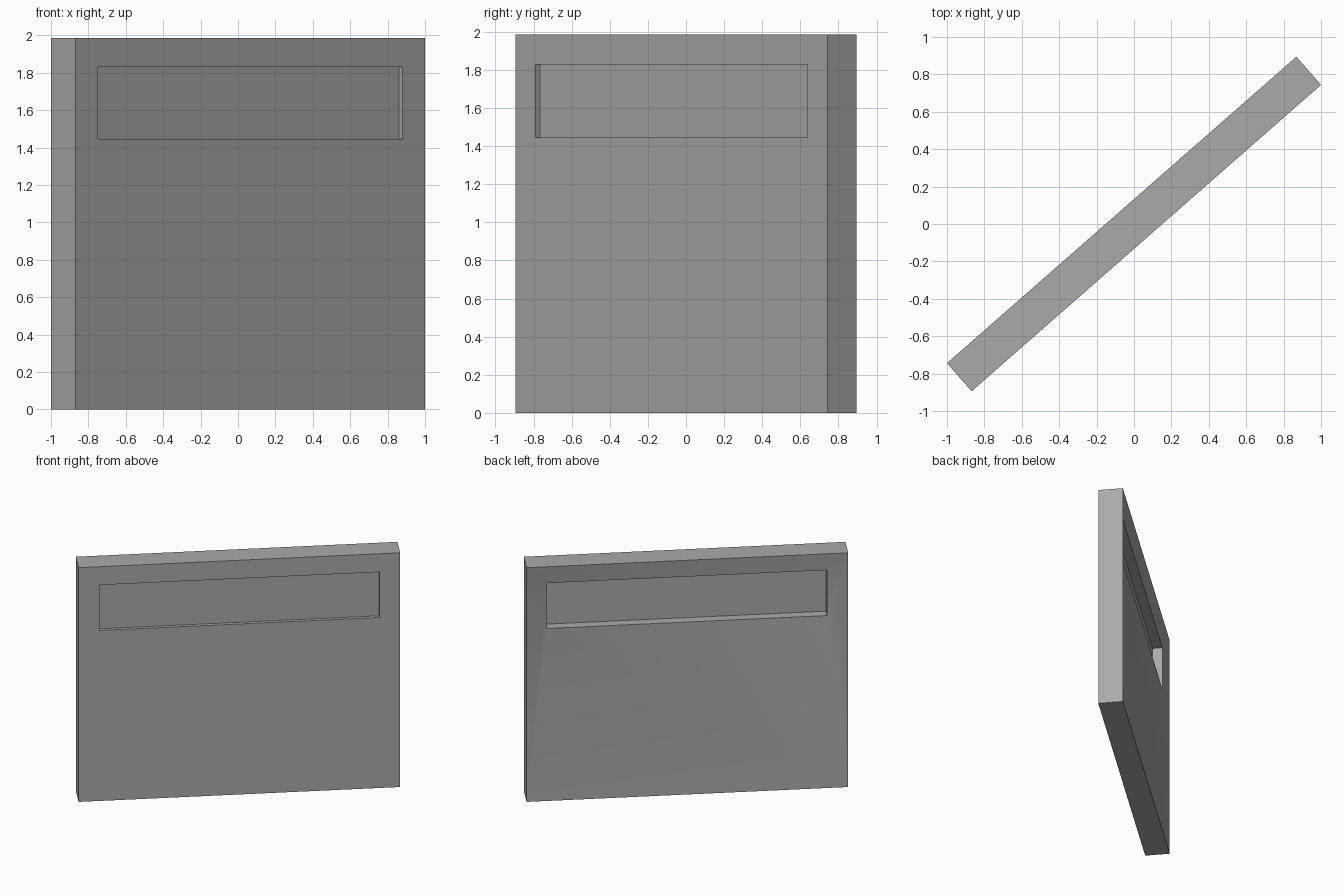
import bpy, bmesh, math
from mathutils import Matrix

cube = bpy.data.objects.get("Cube")
if cube:
    bpy.data.objects.remove(cube, do_unlink=True)

LENGTH, THICK, HEIGHT = 2.485, 0.2, 1.985
MARGIN, LOW, HIGH = 0.16, 1.445, 1.83      # recess outline
HALF = THICK / 2

grey = bpy.data.materials.new("plain_grey")
grey.use_nodes = True
colour = (0.4, 0.4, 0.4, 1)
grey.diffuse_color = colour
grey.node_tree.nodes["Principled BSDF"].inputs["Base Color"].default_value = colour

bm = bmesh.new()


def ring(y, margin, low, high):
    """Upright rectangle of four vertices at depth y."""
    x = LENGTH / 2 - margin
    return [bm.verts.new(p) for p in
            ((-x, y, low), (x, y, low), (x, y, high), (-x, y, high))]


def panel(y):
    return ring(y, 0, 0, HEIGHT)


def recess(y):
    return ring(y, MARGIN, LOW, HIGH)


# Front recess, slab sides, then the dished back with its deeper recess
rings = [recess(-HALF + 0.03), recess(-HALF), panel(-HALF),
         panel(HALF), recess(HALF - 0.035), recess(HALF - 0.115)]
for a, b in zip(rings, rings[1:]):
    for i in range(4):
        j = (i + 1) % 4
        bm.faces.new((a[i], a[j], b[j], b[i]))
bm.faces.new(rings[0])
bm.faces.new(rings[-1])
bmesh.ops.recalc_face_normals(bm, faces=bm.faces)

# Turn the slab to its diagonal position
bm.transform(Matrix.Rotation(math.radians(41.25), 4, 'Z'))

mesh = bpy.data.meshes.new("recessed_panel")
bm.to_mesh(mesh)
bm.free()
mesh.materials.append(grey)
obj = bpy.data.objects.new("recessed_panel", mesh)
bpy.context.collection.objects.link(obj)

# Soft shading over the shallow dish, crisp edges elsewhere
bpy.context.view_layer.objects.active = obj
obj.select_set(True)
bpy.ops.object.shade_smooth_by_angle(angle=math.radians(30))
